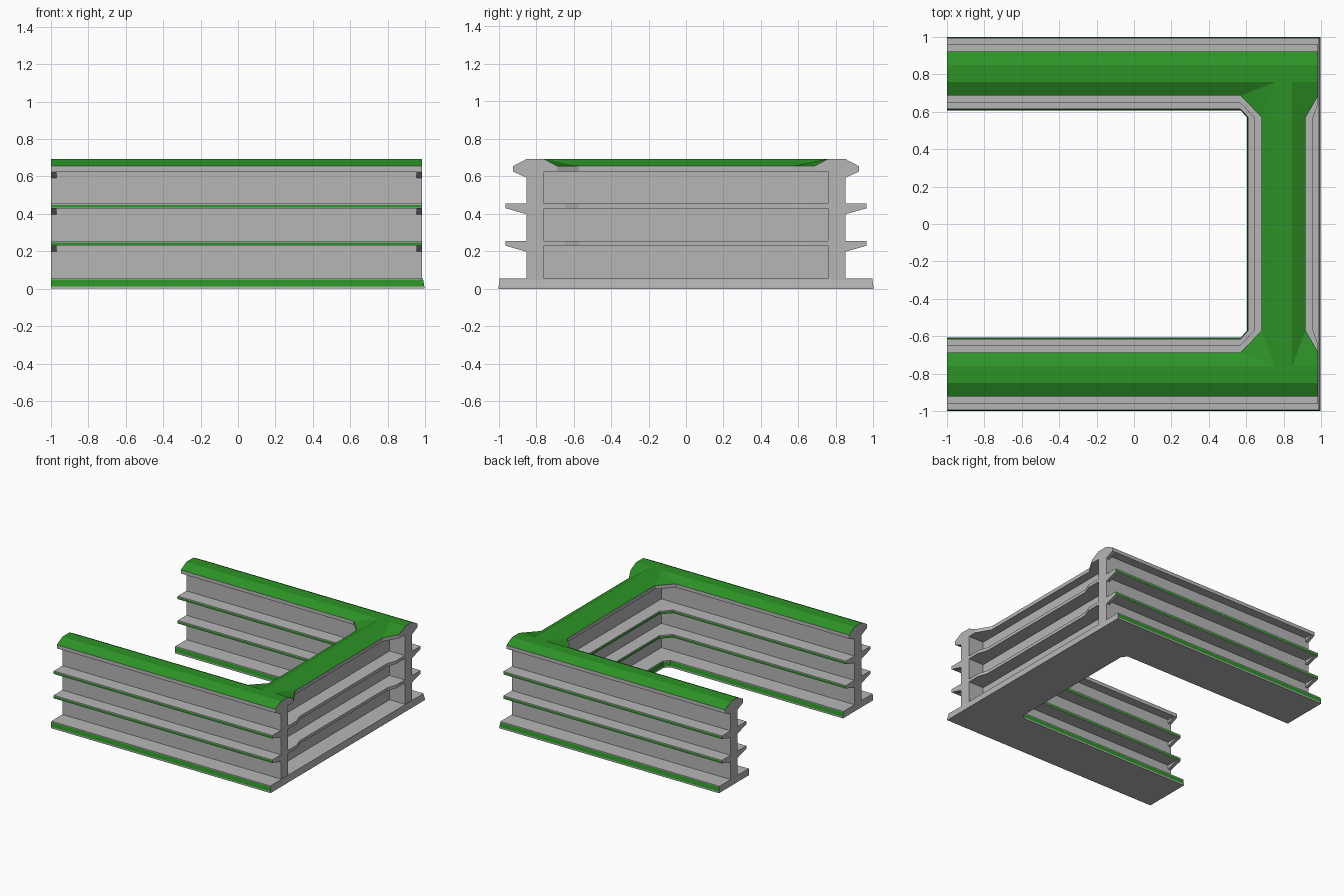
import bpy
import bmesh

if "Cube" in bpy.data.objects:
    bpy.data.objects.remove(bpy.data.objects["Cube"])


def material(name, rgb):
    m = bpy.data.materials.new(name)
    m.use_nodes = True
    col = (*rgb, 1)
    m.diffuse_color = col
    m.node_tree.nodes["Principled BSDF"].inputs["Base Color"].default_value = col
    return m


GREY = material("light grey", (0.47, 0.47, 0.47))
GREEN = material("green", (0.026, 0.29, 0.019))

ARM, BACK = 0.804, 0.8        # centre lines of the arms and the rear run
END, CUT = 0.985, 0.57        # rear end of the arms, start of the corner cuts
WEB = 0.046                   # half thickness of the wall
STRIPE = {2, 4, 5, 6, 7, 8, 10}             # arm sides and the inner run
SLOPE = set(range(14)) - {1, 3, 9, 11}      # everything but the arm ends


def footprint(h, square=False, end=END):
    """U-shaped outline of half width h, with cut or square corners."""
    inner, outer = ARM - h, ARM + h
    cut_x, cut_y = (BACK - h, inner) if square else (CUT, CUT)
    half = [(BACK + h, cut_y), (end, inner), (end, outer), (-1, outer),
            (-1, inner), (cut_x, inner), (BACK - h, cut_y)]
    return half + [(x, -y) for x, y in reversed(half)]


def finish(name, bm):
    bmesh.ops.remove_doubles(bm, verts=bm.verts, dist=0.0001)
    bmesh.ops.recalc_face_normals(bm, faces=bm.faces)
    me = bpy.data.meshes.new(name)
    bm.to_mesh(me)
    bm.free()
    me.materials.append(GREY)
    me.materials.append(GREEN)
    ob = bpy.data.objects.new(name, me)
    bpy.context.collection.objects.link(ob)
    return ob


def loft(name, rings, green_band=None, green_edges=(), green_top=False):
    """Stack outlines given as (z, points); one band may carry green edges."""
    bm = bmesh.new()
    loops = [[bm.verts.new((x, y, z)) for x, y in pts] for z, pts in rings]
    bm.faces.new(loops[0])
    bm.faces.new(loops[-1]).material_index = int(green_top)
    for b, (low, high) in enumerate(zip(loops, loops[1:])):
        for i in range(len(low)):
            j = (i + 1) % len(low)
            f = bm.faces.new((low[i], low[j], high[j], high[i]))
            f.material_index = int(b == green_band and i in green_edges)
    return finish(name, bm)


def bracket(name, x0, x1, side, sign, top, reach):
    """Tapered wedge under a shelf end."""
    root = ARM + sign * WEB
    tip = ARM + sign * reach
    profile = [(root, top - 0.032), (tip, top), (root, top)]
    bm = bmesh.new()
    a, b = [[bm.verts.new((x, side * y, z)) for y, z in profile] for x in (x0, x1)]
    bm.faces.new(a)
    bm.faces.new(b)
    for i in range(3):
        j = (i + 1) % 3
        bm.faces.new((a[i], a[j], b[j], b[i]))
    finish(name, bm)


# Base plinth with a green edge strip
low, high = 0.196, 0.19
loft("base", [(z, footprint(h, end=BACK + h)) for z, h in
              ((0, low), (0.012, low), (0.048, high), (0.055, high))], 1, STRIPE)

# Central wall
wall = footprint(WEB, square=True)
loft("wall", [(0.05, wall), (0.64, wall)])

# Shelves with green edge strips
for name, z in (("lower_shelf", 0.23), ("upper_shelf", 0.43)):
    plan = footprint(0.158)
    loft(name, [(z + d, plan) for d in (0, 0.003, 0.018, 0.025)], 1, STRIPE)

# Bevelled top cap
edge = footprint(0.118)
loft("top_cap", [(0.625, edge), (0.655, edge), (0.693, footprint(WEB, square=True))],
     1, SLOPE, green_top=True)

# Brackets: both sides at the open ends, outside only at the rear
for level, z, reach in (("lower", 0.23, 0.158), ("upper", 0.43, 0.158),
                        ("cap", 0.625, 0.118)):
    for side in (-1, 1):
        arm = "front" if side < 0 else "back"
        bracket(f"{level}_{arm}_outer_bracket", -1, -0.97, side, 1, z, reach)
        bracket(f"{level}_{arm}_inner_bracket", -1, -0.97, side, -1, z, reach)
        bracket(f"{level}_{arm}_rear_bracket", 0.955, END, side, 1, z, reach)
